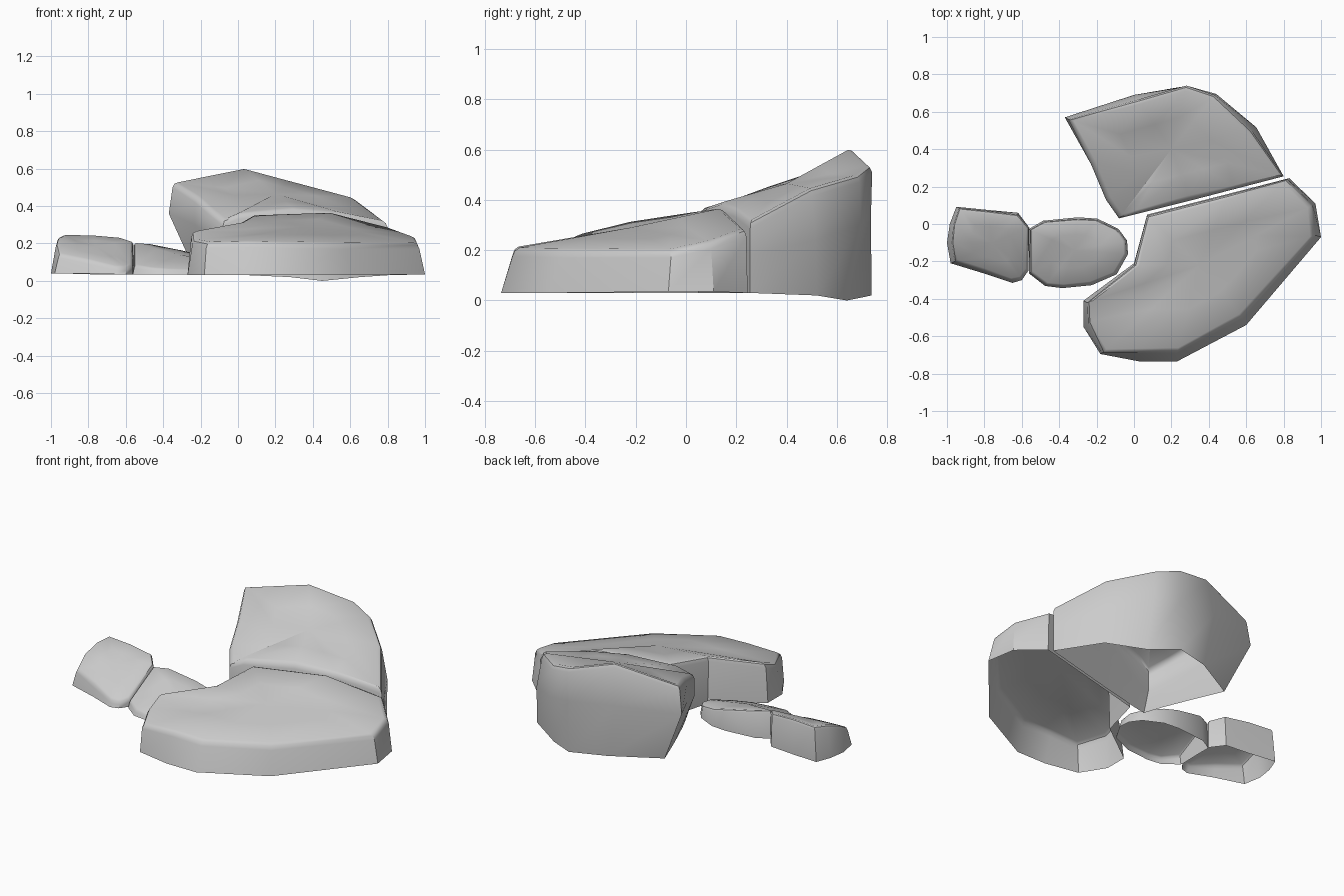
import bpy, bmesh, math
from mathutils import Vector


def stone(name, top, bottom, centre, mid=None, bevel=0.03):
    """Open-bottomed slab: outlines run anticlockwise, rim softened, top fanned to a centre."""
    bm = bmesh.new()
    c = Vector(centre)
    top = [Vector(p) for p in top]
    outer = [p - Vector((0, 0, bevel)) for p in top]
    inner, field = [], []
    for p in top:
        d = c - p
        inner.append(p + d.normalized() * bevel)
        field.append(p.lerp(c, 0.5))
    loops = [bottom] + ([mid] if mid else []) + [outer]
    # rounded shoulder between wall and top
    loops.append([o.lerp(i, 0.35) + Vector((0, 0, bevel * 0.35)) for o, i in zip(outer, inner)])
    loops += [inner, field]
    rings = [[bm.verts.new(p) for p in l] for l in loops]
    n = len(top)
    for a, b in zip(rings, rings[1:]):
        for i in range(n):
            j = (i + 1) % n
            bm.faces.new((a[i], a[j], b[j], b[i]))
    cv = bm.verts.new(c)
    for i in range(n):
        bm.faces.new((rings[-1][i], rings[-1][(i + 1) % n], cv))
    me = bpy.data.meshes.new(name)
    bm.to_mesh(me)
    bm.free()
    ob = bpy.data.objects.new(name, me)
    bpy.context.collection.objects.link(ob)
    bpy.ops.object.select_all(action='DESELECT')
    ob.select_set(True)
    bpy.context.view_layer.objects.active = ob
    bpy.ops.object.shade_smooth_by_angle(angle=math.radians(35))
    return ob


def flare(top, z, amount, centre):
    """Ground outline pushed outward from the rim."""
    out = []
    for x, y, _ in top:
        d = Vector((x - centre[0], y - centre[1]))
        d = d.normalized() * amount
        out.append((x + d.x, y + d.y, z))
    return out


# large front slab
stone("front_stone",
      [(-.245, -.53, .22), (-.17, -.69, .205), (.03, -.69, .21), (.23, -.69, .205),
       (.58, -.505, .2), (.97, -.06, .2), (.955, .1, .235), (.82, .24, .285),
       (.5, .155, .37), (.07, .045, .355), (.0, -.22, .315), (-.25, -.42, .265)],
      [(-.27, -.55, .03), (-.18, -.695, .03), (.03, -.735, .03), (.23, -.735, .03),
       (.6, -.54, .03), (1, -.07, .035), (.97, .11, .035), (.83, .245, .03),
       (.5, .16, .03), (.07, .05, .03), (.0, -.21, .03), (-.27, -.41, .03)],
      (.35, -.22, .29))

# tall back slab with an undercut left side
stone("back_stone",
      [(-.35, .56, .53), (-.23, .32, .45), (-.15, .13, .38), (-.08, .03, .325),
       (.0, .05, .36), (.3, .125, .385), (.55, .19, .365), (.8, .255, .315),
       (.63, .5, .445), (.43, .69, .5), (.28, .74, .54), (.02, .665, .61)],
      [(-.22, .52, .03), (-.15, .32, .04), (-.08, .15, .04), (-.03, .05, .03),
       (.05, .065, .03), (.3, .125, .03), (.55, .19, .03), (.8, .255, .03),
       (.65, .52, .02), (.45, .64, 0), (.28, .738, .02), (.06, .675, .03)],
      (.2, .4, .465),
      mid=[(-.37, .57, .36), (-.23, .32, .3), (-.15, .13, .25), (-.08, .03, .2),
           (.0, .05, .2), (.3, .125, .2), (.55, .19, .2), (.8, .255, .18),
           (.655, .515, .24), (.44, .695, .3), (.28, .735, .33), (.0, .69, .36)])

# two small stepping slabs on the left
left_top = [(-.96, -.2, .145), (-.8, -.255, .11), (-.65, -.305, .075), (-.6, -.295, .075),
            (-.565, -.25, .085), (-.56, -.02, .215), (-.62, .05, .235), (-.78, .07, .25),
            (-.935, .085, .25), (-.965, 0, .235), (-.975, -.1, .2)]
stone("left_stone", left_top,
      [(-.98, -.21, .04), (-.8, -.265, .04), (-.65, -.315, .035), (-.6, -.3, .035),
       (-.565, -.25, .035), (-.56, -.02, .035), (-.62, .06, .035), (-.78, .075, .035),
       (-.95, .092, .04), (-.985, 0, .04), (-1, -.1, .04)],
      (-.76, -.1, .185), bevel=0.02)

middle_top = [(-.04, -.16, .085), (-.1, -.265, .06), (-.23, -.32, .058), (-.38, -.335, .062),
              (-.47, -.325, .07), (-.555, -.26, .085), (-.555, -.03, .205), (-.48, .012, .2),
              (-.3, .028, .165), (-.2, .022, .14), (-.09, -.03, .11), (-.045, -.09, .1)]
mid_c = (-.32, -.14, .14)
stone("middle_stone", middle_top, flare(middle_top, .035, .008, mid_c), mid_c, bevel=0.015)
